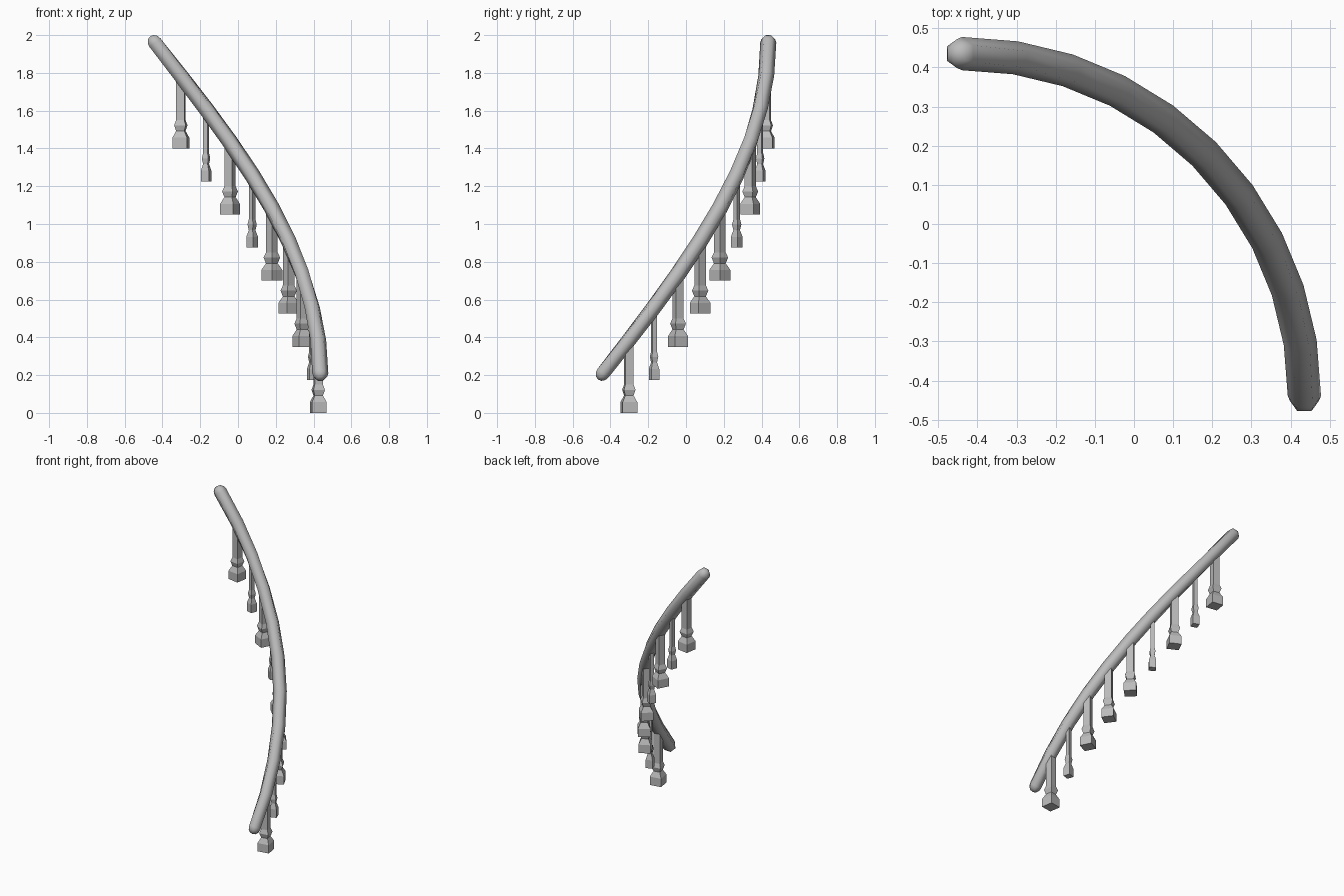
import bpy, bmesh, math
from mathutils import Vector

if "Cube" in bpy.data.objects:
    bpy.data.objects.remove(bpy.data.objects["Cube"])

# One plain grey for the whole model
grey = bpy.data.materials.new("plain grey")
grey.diffuse_color = (0.5, 0.5, 0.5, 1)
grey.use_nodes = True
grey.node_tree.nodes["Principled BSDF"].inputs["Base Color"].default_value = grey.diffuse_color

CENTRE, RADIUS, STEPS, RISE, Z0 = -0.4395, 0.875, 10, 0.175, 0.21
ANGLE = math.pi / 2 / STEPS


def helix(i):
    """Point, outward direction and tangent of the rail at step i."""
    a = i * ANGLE
    out = Vector((math.cos(a), math.sin(a), 0))
    p = Vector((CENTRE, CENTRE, Z0 + RISE * i)) + out * RADIUS
    t = Vector((-math.sin(a) * RADIUS * ANGLE, math.cos(a) * RADIUS * ANGLE, RISE))
    return p, out, t.normalized()


def loft(name, rings, smooth, poles=None):
    """Join rings of points into a closed skin, ending in poles or flat caps."""
    bm = bmesh.new()
    loops = [[bm.verts.new(p) for p in r] for r in rings]
    n = len(loops[0])
    for a, b in zip(loops, loops[1:]):
        for k in range(n):
            bm.faces.new((a[k], a[(k + 1) % n], b[(k + 1) % n], b[k]))
    for idx, loop in enumerate((loops[0], loops[-1])):
        if poles:
            tip = bm.verts.new(poles[idx])
            for k in range(n):
                bm.faces.new((loop[k], loop[(k + 1) % n], tip))
        else:
            bm.faces.new(loop)
    bmesh.ops.recalc_face_normals(bm, faces=bm.faces)
    for f in bm.faces:
        f.smooth = smooth
    mesh = bpy.data.meshes.new(name)
    bm.to_mesh(mesh)
    bm.free()
    mesh.materials.append(grey)
    ob = bpy.data.objects.new(name, mesh)
    bpy.context.collection.objects.link(ob)
    return ob


# Handrail: six-sided tube along the helix with domed ends
R = 0.0425


def hexagon(i, r, shift):
    p, out, t = helix(i)
    up = t.cross(out)
    return [p + t * shift + (out * math.cos(k * math.pi / 3) + up * math.sin(k * math.pi / 3)) * r
            for k in range(6)]


dome = [(R * math.cos(math.radians(d)), R * math.sin(math.radians(d))) for d in (60, 30)]
rings = [hexagon(0, r, -s) for r, s in dome]
rings += [hexagon(i, R, 0) for i in range(STEPS + 1)]
rings += [hexagon(STEPS, r, s) for r, s in reversed(dome)]
start, end = helix(0), helix(STEPS)
loft("handrail", rings, True, (start[0] - start[2] * R, end[0] + end[2] * R))

# Balusters: square turned posts, (height, half width), some of them slimmer
PROFILE = [(0, 0.039), (0.057, 0.039), (0.092, 0.022), (0.122, 0.031), (0.15, 0.022), (0.385, 0.022)]
for i in range(1, STEPS):
    scale = 0.57 if i in (2, 6, 8) else 1.0
    p, out, t = helix(i)
    side = Vector((-out.y, out.x, 0))
    foot = Vector((p.x, p.y, RISE * (i - 1)))
    rings = [[foot + Vector((0, 0, z)) + (out * u + side * v) * w * scale
              for u, v in ((1, 1), (-1, 1), (-1, -1), (1, -1))] for z, w in PROFILE]
    loft(f"baluster_{i}", rings, False)
